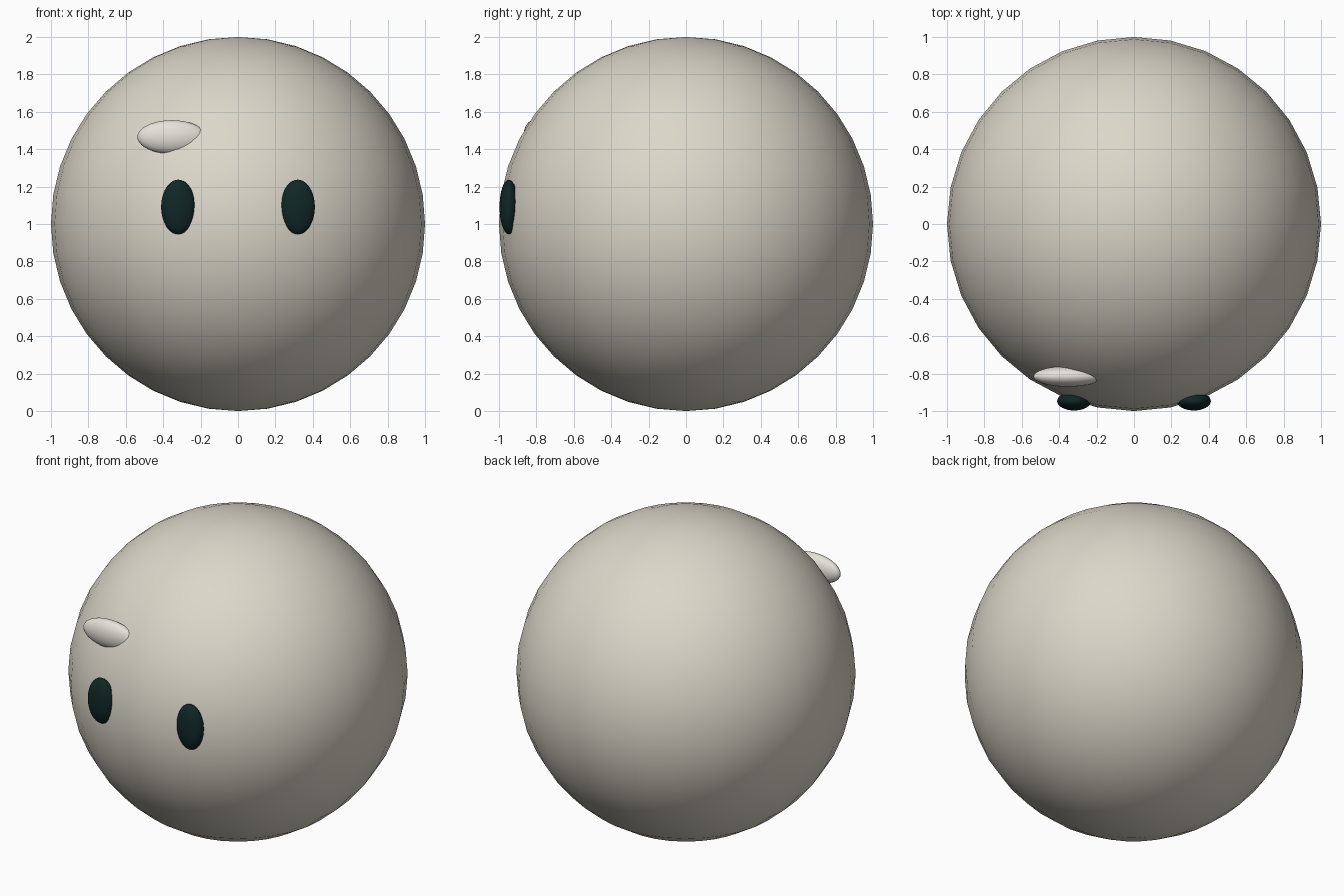
import bpy

if "Cube" in bpy.data.objects:
    bpy.data.objects.remove(bpy.data.objects["Cube"])


def material(name, color):
    mat = bpy.data.materials.new(name)
    mat.diffuse_color = (*color, 1.0)
    mat.use_nodes = True
    mat.node_tree.nodes["Principled BSDF"].inputs["Base Color"].default_value = mat.diffuse_color
    return mat


cream = material("warm_cream", (0.72, 0.68, 0.59))
pale = material("pale_ivory", (0.78, 0.76, 0.69))
dark = material("dark_teal", (0.005, 0.02, 0.02))


def ellipsoid(name, center, radii, mat, segments=32, rings=20):
    bpy.ops.mesh.primitive_uv_sphere_add(segments=segments, ring_count=rings, radius=1, location=center)
    obj = bpy.context.object
    obj.name = name
    obj.scale = radii
    bpy.ops.object.transform_apply(location=False, rotation=False, scale=True)
    bpy.ops.object.shade_smooth()
    obj.data.materials.append(mat)
    return obj


# Round body
ellipsoid("body", (0, 0, 1), (1, 1, 1), cream)

# Mirrored oval eyes, half sunk into the body
for side, label in ((-1, "left"), (1, "right")):
    ellipsoid(f"{label}_eye", (side * 0.32, -0.947, 1.091), (0.091, 0.05, 0.146), dark)

# Flattened highlight above one eye
ellipsoid("highlight", (-0.354, -0.815, 1.465), (0.184, 0.055, 0.09), pale)
